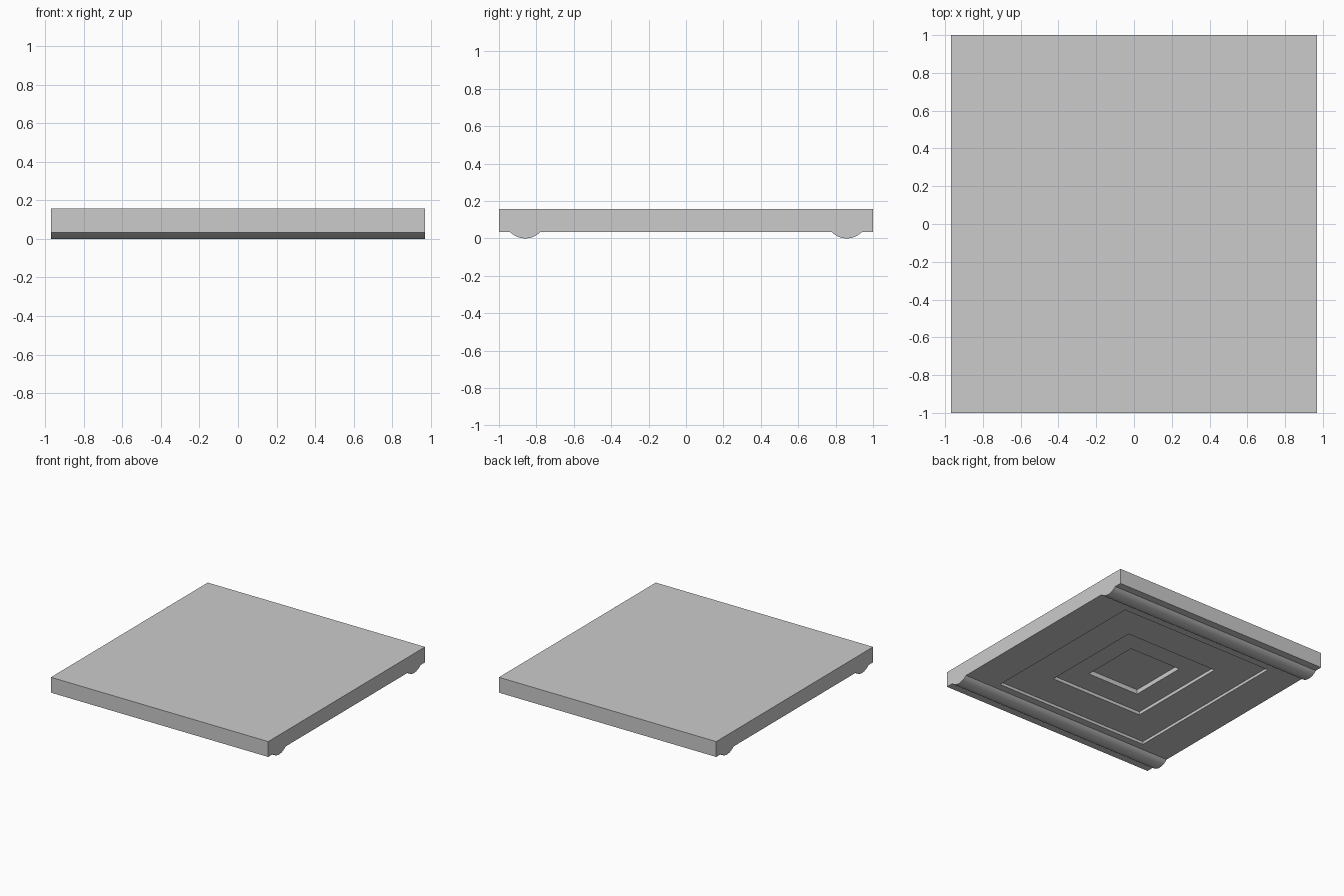
import bpy, bmesh, math

if "Cube" in bpy.data.objects:
    bpy.data.objects.remove(bpy.data.objects["Cube"])

HX, HY = 0.97, 1.0            # slab half sizes
Z0, TOP = 0.033, 0.157        # slab underside and top
BEAD_Y, BEAD_W, SEG = 0.86, 0.08, 12

# Side profile (y, z): flat slab with a rounded bead near each end
radius = (BEAD_W**2 + Z0**2) / (2 * Z0)
half_angle = math.asin(BEAD_W / radius)


def bead(yc):
    pts = []
    for i in range(SEG + 1):
        a = -half_angle + 2 * half_angle * i / SEG
        pts.append((yc + radius * math.sin(a), radius - radius * math.cos(a)))
    return pts


profile = [(-HY, TOP), (-HY, Z0)] + bead(-BEAD_Y) + bead(BEAD_Y) + [(HY, Z0), (HY, TOP)]

bm = bmesh.new()
end = bm.faces.new([bm.verts.new((-HX, y, z)) for y, z in profile])
ext = bmesh.ops.extrude_face_region(bm, geom=[end])
bmesh.ops.translate(bm, vec=(2 * HX, 0, 0),
                    verts=[v for v in ext["geom"] if isinstance(v, bmesh.types.BMVert)])
bmesh.ops.recalc_face_normals(bm, faces=bm.faces[:])


def recess(face, hx, hy, depth):
    """Cut a rectangular step upward into a downward-facing panel."""
    bmesh.ops.inset_individual(bm, faces=[face], thickness=0.02)
    for v in face.verts:
        v.co.x = math.copysign(hx, v.co.x)
        v.co.y = math.copysign(hy, v.co.y)
    floor = bmesh.ops.extrude_discrete_faces(bm, faces=[face])["faces"][0]
    bmesh.ops.translate(bm, vec=(0, 0, depth), verts=floor.verts[:])
    return floor


# Three nested recesses in the underside panel between the beads
bm.normal_update()
panel = max((f for f in bm.faces if f.normal.z < -0.9), key=lambda f: f.calc_area())
for hx, hy, depth in ((0.69, 0.72, 0.023), (0.415, 0.433, 0.026), (0.233, 0.243, 0.037)):
    panel = recess(panel, hx, hy, depth)

mesh = bpy.data.meshes.new("coffered_slab")
bm.normal_update()
bm.to_mesh(mesh)
bm.free()
slab = bpy.data.objects.new("coffered_slab", mesh)
bpy.context.collection.objects.link(slab)

# Smooth beads, crisp edges elsewhere
bpy.context.view_layer.objects.active = slab
slab.select_set(True)
bpy.ops.object.shade_smooth_by_angle(angle=math.radians(25))
